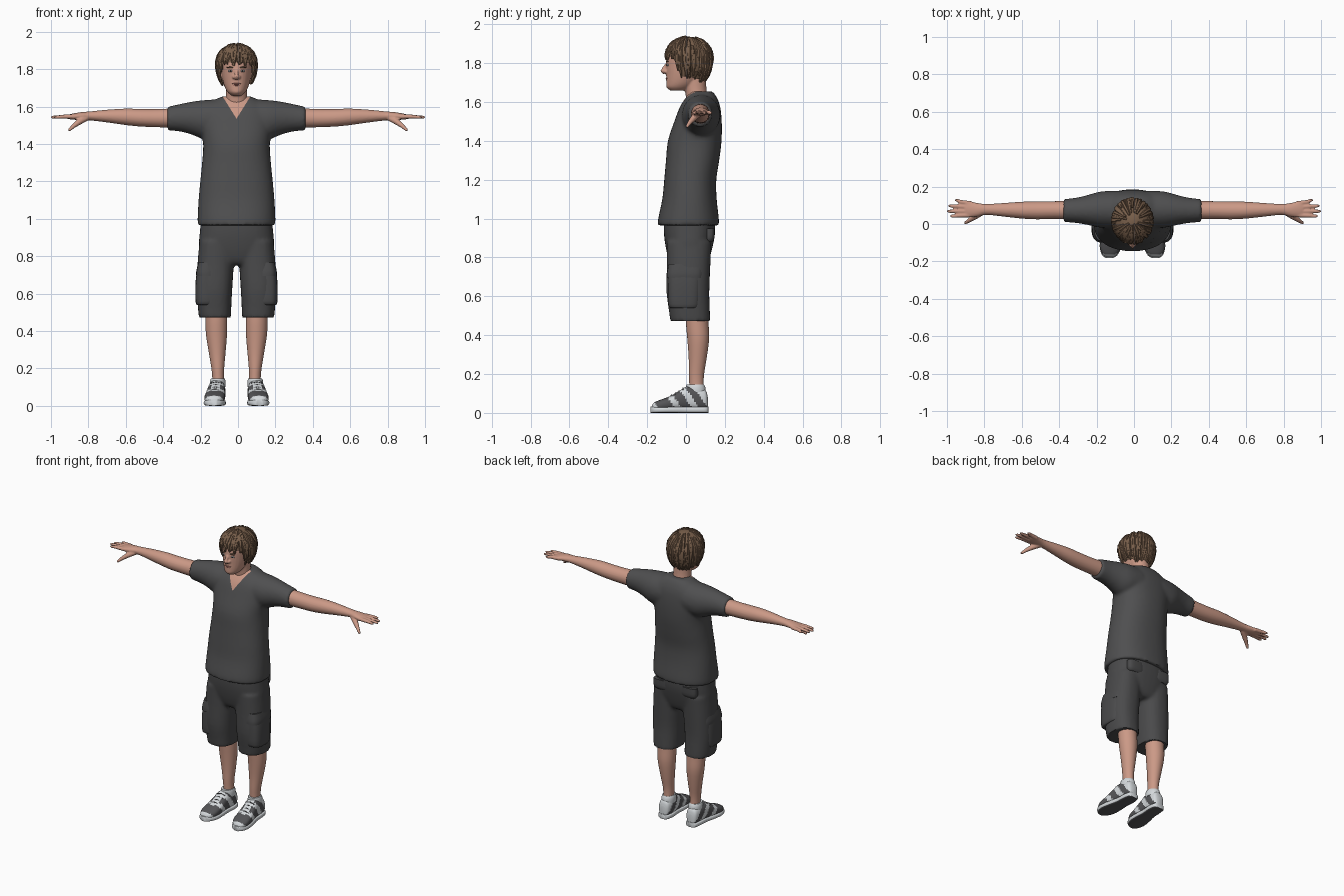
import bpy, bmesh, math, random
from mathutils import Vector

if "Cube" in bpy.data.objects:
    bpy.data.objects.remove(bpy.data.objects["Cube"])

random.seed(4)
CX = -0.008  # body centre line


def mat(name, r, g, b):
    m = bpy.data.materials.new(name)
    m.diffuse_color = (r, g, b, 1)
    m.use_nodes = True
    m.node_tree.nodes["Principled BSDF"].inputs["Base Color"].default_value = m.diffuse_color
    return m


SKIN = mat("skin", 0.60, 0.32, 0.24)
SHIRT = mat("shirt_grey", 0.078, 0.078, 0.08)
SHORTS = mat("shorts_grey", 0.068, 0.068, 0.07)
HAIR = mat("hair_brown", 0.19, 0.115, 0.07)
WHITE = mat("shoe_white", 0.66, 0.69, 0.71)
DARK = mat("shoe_grey", 0.09, 0.09, 0.095)
LIP = mat("lip_pink", 0.42, 0.17, 0.14)
IRIS = mat("eye_dark", 0.04, 0.03, 0.025)


def finish(name, bm, mats, mirror=False, shift=CX, angle=50):
    """Turn a bmesh into a smooth shaded object, optionally mirrored in x."""
    if mirror:
        dup = bmesh.ops.duplicate(bm, geom=bm.verts[:] + bm.edges[:] + bm.faces[:])["geom"]
        for v in dup:
            if isinstance(v, bmesh.types.BMVert):
                v.co.x *= -1
        bmesh.ops.reverse_faces(bm, faces=[f for f in dup if isinstance(f, bmesh.types.BMFace)])
    me = bpy.data.meshes.new(name)
    bm.to_mesh(me)
    bm.free()
    for m in mats:
        me.materials.append(m)
    ob = bpy.data.objects.new(name, me)
    ob.location.x = shift
    bpy.context.collection.objects.link(ob)
    bpy.ops.object.select_all(action='DESELECT')
    ob.select_set(True)
    bpy.context.view_layer.objects.active = ob
    bpy.ops.object.shade_smooth_by_angle(angle=math.radians(angle))
    return ob


def loft(bm, rings, axis='z', n=28, e=2.0, sub=3):
    """Superellipse rings (pos, c1, c2, r1, r2) smoothly joined along an axis."""
    R = [Vector(r) for r in rings]
    path = []
    for i in range(len(R) - 1):
        a, b, c, d = R[max(i - 1, 0)], R[i], R[i + 1], R[min(i + 2, len(R) - 1)]
        for k in range(sub):
            t = k / sub
            path.append(0.5 * (2 * b + (c - a) * t + (2 * a - 5 * b + 4 * c - d) * t * t
                               + (3 * b - a - 3 * c + d) * t ** 3))
    path.append(R[-1])
    grid = []
    for p, c1, c2, r1, r2 in path:
        row = []
        for k in range(n):
            c, s = math.cos(2 * math.pi * k / n), math.sin(2 * math.pi * k / n)
            u = c1 + r1 * math.copysign(abs(c) ** (2 / e), c)
            v = c2 + r2 * math.copysign(abs(s) ** (2 / e), s)
            row.append(bm.verts.new({'z': (u, v, p), 'x': (p, u, v), 'y': (u, p, v)}[axis]))
        grid.append(row)
    fs = [bm.faces.new((a[k], a[(k + 1) % n], b[(k + 1) % n], b[k]))
          for a, b in zip(grid, grid[1:]) for k in range(n)]
    fs += [bm.faces.new(grid[0]), bm.faces.new(grid[-1])]
    bmesh.ops.recalc_face_normals(bm, faces=fs)
    return fs


def tubes(bm, paths, res=2):
    """Round tapering tubes through (x, y, z, radius) points."""
    cu = bpy.data.curves.new("path", 'CURVE')
    cu.dimensions, cu.bevel_depth, cu.bevel_resolution, cu.use_fill_caps = '3D', 1.0, res, True
    for pts in paths:
        sp = cu.splines.new('POLY')
        sp.points.add(len(pts) - 1)
        for p, q in zip(sp.points, pts):
            p.co, p.radius = (*q[:3], 1), q[3]
    ob = bpy.data.objects.new("path", cu)
    bake(bm, ob)


def bake(bm, ob):
    """Add the evaluated object to the bmesh, then delete the object."""
    bpy.context.collection.objects.link(ob)
    ev = ob.evaluated_get(bpy.context.evaluated_depsgraph_get())
    me = bpy.data.meshes.new_from_object(ev)
    bm.from_mesh(me)
    bpy.data.objects.remove(ob)
    bpy.data.meshes.remove(me)


def fuse(bm, voxel, smooth):
    """Blend overlapping volumes into one skin."""
    me = bpy.data.meshes.new("fuse")
    bm.to_mesh(me)
    bm.free()
    ob = bpy.data.objects.new("fuse", me)
    r = ob.modifiers.new("remesh", 'REMESH')
    r.mode, r.voxel_size = 'VOXEL', voxel
    s = ob.modifiers.new("smooth", 'SMOOTH')
    s.factor, s.iterations = 0.5, smooth
    out = bmesh.new()
    bake(out, ob)
    return out


def ellipsoid(bm, c, r):
    vs = bmesh.ops.create_uvsphere(bm, u_segments=14, v_segments=8, radius=1)["verts"]
    for v in vs:
        v.co = Vector(c) + Vector((v.co.x * r[0], v.co.y * r[1], v.co.z * r[2]))


# shirt: torso and sleeves blended, V neck cut in
bm = bmesh.new()
loft(bm, [(.965, 0, .012, .207, .157), (1.0, 0, .013, .208, .156), (1.1, 0, .018, .203, .14),
          (1.2, 0, .022, .194, .134), (1.3, 0, .034, .184, .137), (1.4, 0, .045, .178, .138),
          (1.5, 0, .062, .19, .122), (1.58, 0, .073, .185, .102), (1.63, 0, .08, .125, .075),
          (1.655, 0, .08, .075, .055)], e=2.3, n=40)
for s in (1, -1):
    loft(bm, [(s * .08, .078, 1.535, .10, .105), (s * .17, .077, 1.53, .097, .105),
              (s * .24, .075, 1.538, .08, .088), (s * .30, .073, 1.54, .068, .074),
              (s * .37, .072, 1.536, .061, .063)], 'x')
bm = fuse(bm, .011, 4)
for no in ((-1.6, 0, 1), (1.6, 0, 1), (0, 1, 0)):
    bmesh.ops.bisect_plane(bm, geom=bm.verts[:] + bm.edges[:] + bm.faces[:],
                           plane_co=(0, .05 if no[1] else 0, 1.0 if no[1] else 1.535), plane_no=no)
for f in bm.faces:
    c = f.calc_center_median()
    f.material_index = int(c.y < .05 and c.z > 1.535 + 1.6 * abs(c.x))
finish("shirt", bm, [SHIRT, SKIN])

# shorts: hips and two legs blended
bm = bmesh.new()
loft(bm, [(1.01, 0, .018, .188, .13), (.93, 0, .018, .196, .132), (.85, 0, .016, .2, .12),
          (.78, 0, .015, .17, .10), (.755, 0, .015, .12, .08)], e=2.4, n=36)
for s in (1, -1):
    loft(bm, [(.88, s * .105, .016, .093, .115), (.75, s * .112, .013, .097, .112),
              (.62, s * .118, .01, .095, .11), (.52, s * .117, .018, .089, .105),
              (.472, s * .115, .022, .086, .103)], e=2.4)
finish("shorts", fuse(bm, .011, 3), [SHORTS])

# cargo pockets with flaps, and back pocket flaps
bm = bmesh.new()
loft(bm, [(.54, .163, -.01, .05, .072), (.56, .163, -.01, .056, .082), (.66, .163, -.008, .056, .085),
          (.735, .16, -.005, .05, .085)], e=3)
loft(bm, [(.695, .16, -.005, .055, .094), (.72, .16, -.004, .055, .094),
          (.765, .156, 0, .049, .09)], e=3)
finish("cargo_pockets", bm, [SHORTS], True)
bm = bmesh.new()
loft(bm, [(.88, .1, .115, .045, .02), (.90, .1, .12, .058, .026), (.95, .1, .122, .058, .026)], e=3)
finish("back_pocket_flaps", bm, [SHORTS], True)

# lower legs
bm = bmesh.new()
loft(bm, [(.56, .11, .055, .058, .056), (.46, .108, .058, .058, .058), (.38, .107, .063, .056, .056),
          (.28, .103, .06, .044, .046), (.2, .1, .054, .034, .039), (.14, .098, .054, .031, .037),
          (.07, .098, .055, .032, .04)])
finish("lower_legs", bm, [SKIN], True)

# arms with hands
bm = bmesh.new()
loft(bm, [(.30, .074, 1.54, .05, .053), (.42, .074, 1.538, .048, .049), (.52, .073, 1.54, .048, .047),
          (.60, .074, 1.545, .045, .044), (.70, .076, 1.549, .036, .034), (.79, .078, 1.55, .029, .024),
          (.84, .076, 1.549, .037, .021), (.885, .079, 1.546, .043, .016), (.905, .081, 1.545, .038, .012)], 'x')
for y0, y1, x1 in ((.048, .042, .983), (.069, .068, 1.0), (.09, .097, .992), (.11, .127, .957)):
    tubes(bm, [[(.87, y0, 1.546, .013), (.93, (y0 + y1) / 2, 1.546, .0115),
                (x1 - .012, y1, 1.543, .009), (x1, y1, 1.542, .006)]])
tubes(bm, [[(.81, .066, 1.54, .018), (.85, .04, 1.518, .017), (.88, .02, 1.495, .012),
            (.905, .004, 1.472, .008)]])
finish("arms", fuse(bm, .005, 2), [SKIN], True, 0)

# head, nose, ears and neck
bm = bmesh.new()
loft(bm, [(1.658, 0, -.04, .026, .04), (1.675, 0, -.034, .046, .066), (1.70, 0, -.02, .061, .082),
          (1.74, 0, -.002, .074, .10), (1.78, 0, .006, .08, .109), (1.83, 0, .012, .084, .112),
          (1.88, 0, .015, .075, .095), (1.915, 0, .015, .045, .06)])
loft(bm, [(1.56, 0, .065, .075, .06), (1.62, 0, .058, .062, .058), (1.66, 0, .05, .056, .056),
          (1.72, 0, .045, .056, .058)])
tubes(bm, [[(0, -.094, 1.80, .008), (0, -.112, 1.775, .010), (0, -.121, 1.76, .012), (0, -.108, 1.75, .012)]])
for s in (1, -1):
    ellipsoid(bm, (s * .013, -.105, 1.757), (.011, .013, .009))
    ellipsoid(bm, (s * .083, .02, 1.775), (.012, .02, .032))
ellipsoid(bm, (0, -.082, 1.685), (.024, .018, .016))
finish("head_and_neck", fuse(bm, .005, 3), [SKIN])

# eyes, brows and mouth
for name, m, c, r in (("eye_whites", WHITE, (.033, -.094, 1.79), (.014, .006, .006)),
                      ("irises", IRIS, (.033, -.098, 1.79), (.006, .004, .0058)),
                      ("brows", HAIR, (.034, -.096, 1.809), (.02, .006, .004))):
    bm = bmesh.new()
    ellipsoid(bm, c, r)
    finish(name, bm, [m], True)
bm = bmesh.new()
ellipsoid(bm, (0, -.096, 1.722), (.024, .009, .004))
ellipsoid(bm, (0, -.095, 1.714), (.02, .009, .005))
finish("lips", bm, [LIP])


# hair: a cap with overlapping locks; a is the angle away from the face
def hair_point(a, z_or_t, t, lift=0):
    cz = (z_or_t - 1.83) / (.106 if z_or_t > 1.83 else .165)
    phi = t * math.acos(max(-1, min(1, cz)))
    h = math.cos(phi)
    w = math.sin(phi)
    return Vector(((.104 + lift) * w * math.sin(a), .016 - (.117 + lift) * w * math.cos(a),
                   1.83 + h * ((.106 + lift) if h > 0 else .165)))


def hair_end(a):
    d = abs((math.degrees(a) + 180) % 360 - 180)
    t = max(0, min(1, (d - 42) / 28))
    return 1.835 - .105 * t * t * (3 - 2 * t) - .03 * max(0, d - 90) / 90


bm = bmesh.new()
N, M = 48, 12
rows = [[bm.verts.new(hair_point(2 * math.pi * k / N, hair_end(2 * math.pi * k / N), max(j, .05) / M))
         for k in range(N)] for j in range(M + 1)]
bm.faces.new(rows[0])
for a, b in zip(rows, rows[1:]):
    for k in range(N):
        bm.faces.new((a[k], b[k], b[(k + 1) % N], a[(k + 1) % N]))
bmesh.ops.recalc_face_normals(bm, faces=bm.faces[:])
locks = []
for i in range(84):
    a = 2 * math.pi * i / 84 + random.uniform(-.04, .04)
    end = hair_end(a) + random.uniform(-.022, .02)
    start, sway = random.uniform(.1, .55), random.uniform(-.16, .16)
    pts = []
    for j in range(9):
        u = j / 8
        p = hair_point(a + sway * u * u, end, start + (1 - start) * u, random.uniform(-.002, .002) + .006 * u ** 4)
        pts.append((*p, .0025 + .0085 * math.sin(math.pi * min(1, .08 + .9 * u)) ** .7))
    locks.append(pts)
tubes(bm, locks, 1)
finish("hair", bm, [HAIR])

# shoes: upper with panels, collar, sole and laces
bm = bmesh.new()
cx = lambda y: .103 - .085 * min(y - .05, 0)
fs = loft(bm, [(y, cx(y), h / 2 + .012, w, h / 2) for y, w, h in (
    (.112, .02, .07), (.10, .036, .105), (.06, .044, .118), (.01, .046, .125), (-.03, .049, .105),
    (-.08, .054, .075), (-.13, .053, .056), (-.163, .038, .042), (-.176, .02, .025))], 'y', 32, 2.5, 5)
for f in fs:
    c, n = f.calc_center_median(), f.normal
    u = c.y + .7 * c.z
    tongue = abs(c.x - cx(c.y)) < .022 and c.y < .03 and c.y > -.09
    f.material_index = int(not tongue and (-.125 < u < -.04 or -.005 < u < .05 or .085 < u < .13))
loft(bm, [(.10, .1, .052, .042, .05), (.13, .1, .05, .042, .05), (.146, .1, .047, .037, .045)], sub=2)
finish("shoe_uppers", bm, [WHITE, DARK], True)
bm = bmesh.new()
fs = loft(bm, [(y, cx(y), .016, w, .016) for y, w in (
    (.116, .02), (.105, .038), (.06, .046), (0, .046), (-.06, .055), (-.12, .058), (-.165, .042),
    (-.182, .018))], 'y', 24, 4, 4)
for f in fs:
    f.material_index = int(f.normal.z < -.7)
finish("shoe_soles", bm, [WHITE, DARK], True)
bm = bmesh.new()
for y, z in ((-.015, .127), (-.035, .113), (-.055, .101), (-.075, .09)):
    tubes(bm, [[(cx(y) - .03, y, z - .008, .004), (cx(y), y, z, .004), (cx(y) + .03, y, z - .008, .004)]], 1)
finish("laces", bm, [DARK], True)
